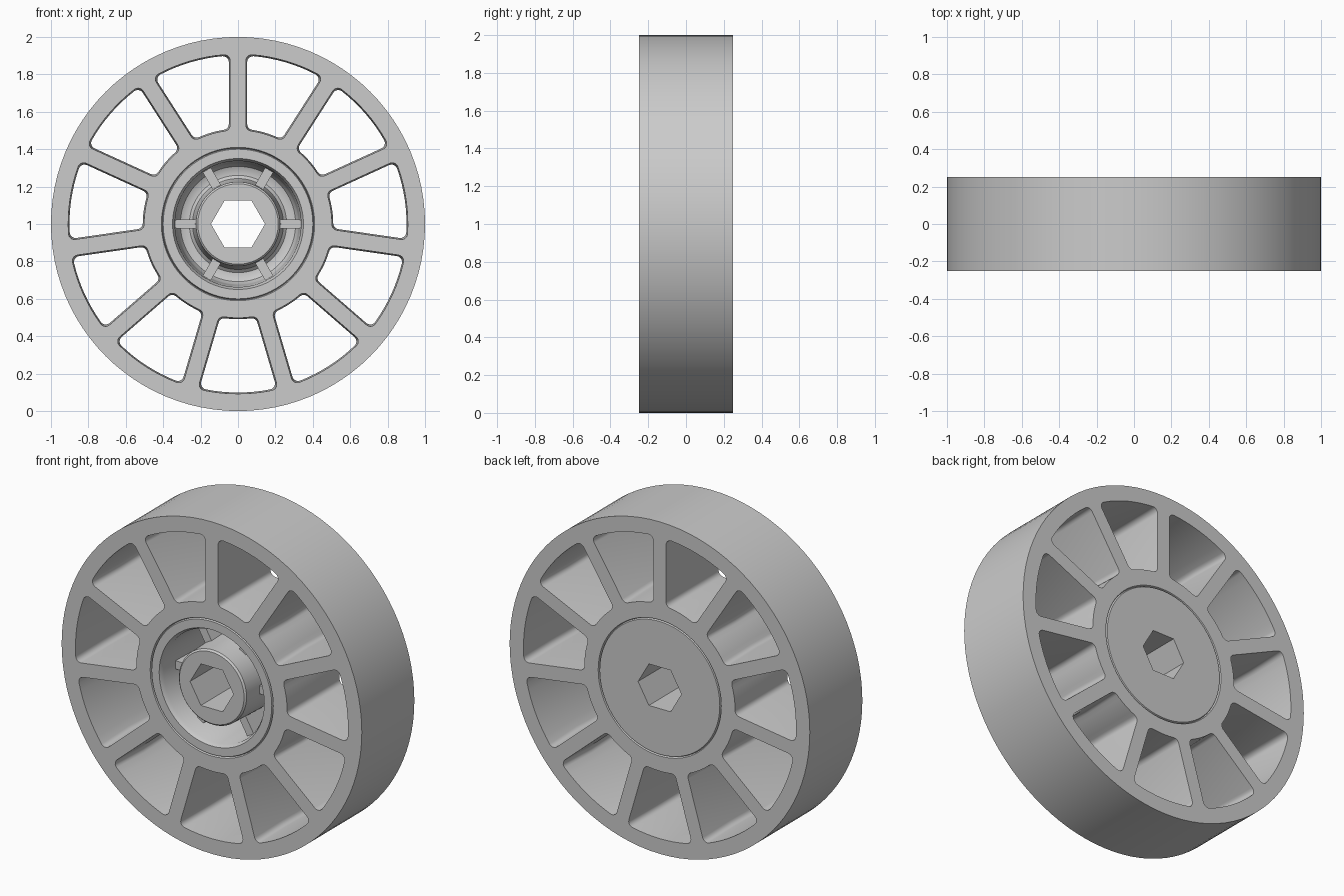
import bpy, bmesh
from math import sin, cos, asin, pi, radians
from mathutils import Matrix

if "Cube" in bpy.data.objects:
    bpy.data.objects.remove(bpy.data.objects["Cube"])

SEG, SPOKES, HALF = 96, 11, 0.25


def finish(bm, name, angle=30):
    bmesh.ops.recalc_face_normals(bm, faces=bm.faces)
    me = bpy.data.meshes.new(name)
    bm.to_mesh(me)
    bm.free()
    ob = bpy.data.objects.new(name, me)
    bpy.context.collection.objects.link(ob)
    bpy.ops.object.select_all(action='DESELECT')
    ob.select_set(True)
    bpy.context.view_layer.objects.active = ob
    bpy.ops.object.shade_smooth_by_angle(angle=radians(angle))
    return ob


def circle(r):
    return [(r * cos(2 * pi * i / SEG), r * sin(2 * pi * i / SEG)) for i in range(SEG)]


def arc(cx, cz, r, a, b, n):
    return [(cx + r * cos(a + (b - a) * i / n), cz + r * sin(a + (b - a) * i / n))
            for i in range(n + 1)]


def window(k, d):
    """Rounded opening between two spokes, shrunk by draft d."""
    step = 2 * pi / SPOKES
    h, f = 0.042 + d, 0.032
    ro, ri = 0.908 - d, 0.502 + d
    co, ci = asin((h + f) / (ro - f)), asin((h + f) / (ri + f))
    # half outline, starting on the inner arc, spoke edge along angle 0
    half = arc((ri + f) * cos(ci), (ri + f) * sin(ci), f, ci + pi, 1.5 * pi, 5)
    half += arc((ro - f) * cos(co), (ro - f) * sin(co), f, -pi / 2, co, 5)
    mirror = [(x * cos(step) + z * sin(step), x * sin(step) - z * cos(step))
              for x, z in reversed(half)]
    outer = arc(0, 0, ro, co, step - co, 8)[1:-1]
    inner = arc(0, 0, ri, step - ci, ci, 6)[1:-1]
    pts = half + outer + mirror + inner
    a = pi / 2 + k * step
    return [(x * cos(a) - z * sin(a), x * sin(a) + z * cos(a)) for x, z in pts]


# Spoked wheel: walls for every outline, then filled front and back caps
bm = bmesh.new()
caps = {0: [], -1: []}


def wall(sections):
    rings = [[bm.verts.new((x, y, 1 + z)) for x, z in pts] for y, pts in sections]
    n = len(rings[0])
    for a, b in zip(rings, rings[1:]):
        for i in range(n):
            j = (i + 1) % n
            bm.faces.new((a[i], a[j], b[j], b[i]))
    for end in caps:
        r = rings[end]
        caps[end] += [bm.edges.get((r[i], r[(i + 1) % n])) for i in range(n)]


wall([(-HALF, circle(1)), (HALF, circle(1))])
wall([(-HALF, circle(0.41)), (-0.24, circle(0.405)), (0.24, circle(0.405)), (HALF, circle(0.41))])
for k in range(SPOKES):
    wall([(-HALF, window(k, 0)), (0, window(k, 0.007)), (HALF, window(k, 0))])
for end, ny in ((0, -1), (-1, 1)):
    bmesh.ops.triangle_fill(bm, edges=caps[end], use_beauty=True, normal=(0, ny, 0))
finish(bm, "spoked_wheel")

# Hub insert: lathed cup with central boss; None marks the hexagonal bore
profile = [(None, -HALF), (0.215, -HALF), (0.225, -0.24), (0.236, 0.12), (0.243, 0.15),
           (0.26, 0.165), (0.285, 0.165), (0.308, 0.155), (0.322, 0.13), (0.326, 0.10),
           (0.337, -0.225), (0.35, -HALF), (0.40, -HALF), (0.405, -0.24), (0.405, 0.24),
           (0.40, HALF), (None, HALF)]
bm = bmesh.new()
cols = []
for i in range(SEG):
    t = 2 * pi * i / SEG
    hexr = 0.125 / cos(t % (pi / 3) - pi / 6) if i % (SEG // 6) else 0.125 / cos(pi / 6)
    cols.append([bm.verts.new(((r or hexr) * cos(t), y, 1 + (r or hexr) * sin(t)))
                 for r, y in profile])
for i in range(SEG):
    a, b = cols[i], cols[(i + 1) % SEG]
    for j in range(len(profile)):
        m = (j + 1) % len(profile)
        bm.faces.new((a[j], a[m], b[m], b[j]))
finish(bm, "hub_insert")

# Six ribs between the boss and the cup wall
for k in range(6):
    bm = bmesh.new()
    m = (Matrix.Translation((0, 0, 1)) @ Matrix.Rotation(k * pi / 3, 4, 'Y')
         @ Matrix.Translation((0.278, 0.025, 0)) @ Matrix.Diagonal((0.114, 0.29, 0.05, 1)))
    bmesh.ops.create_cube(bm, size=1, matrix=m)
    finish(bm, f"hub_rib_{k + 1}")
